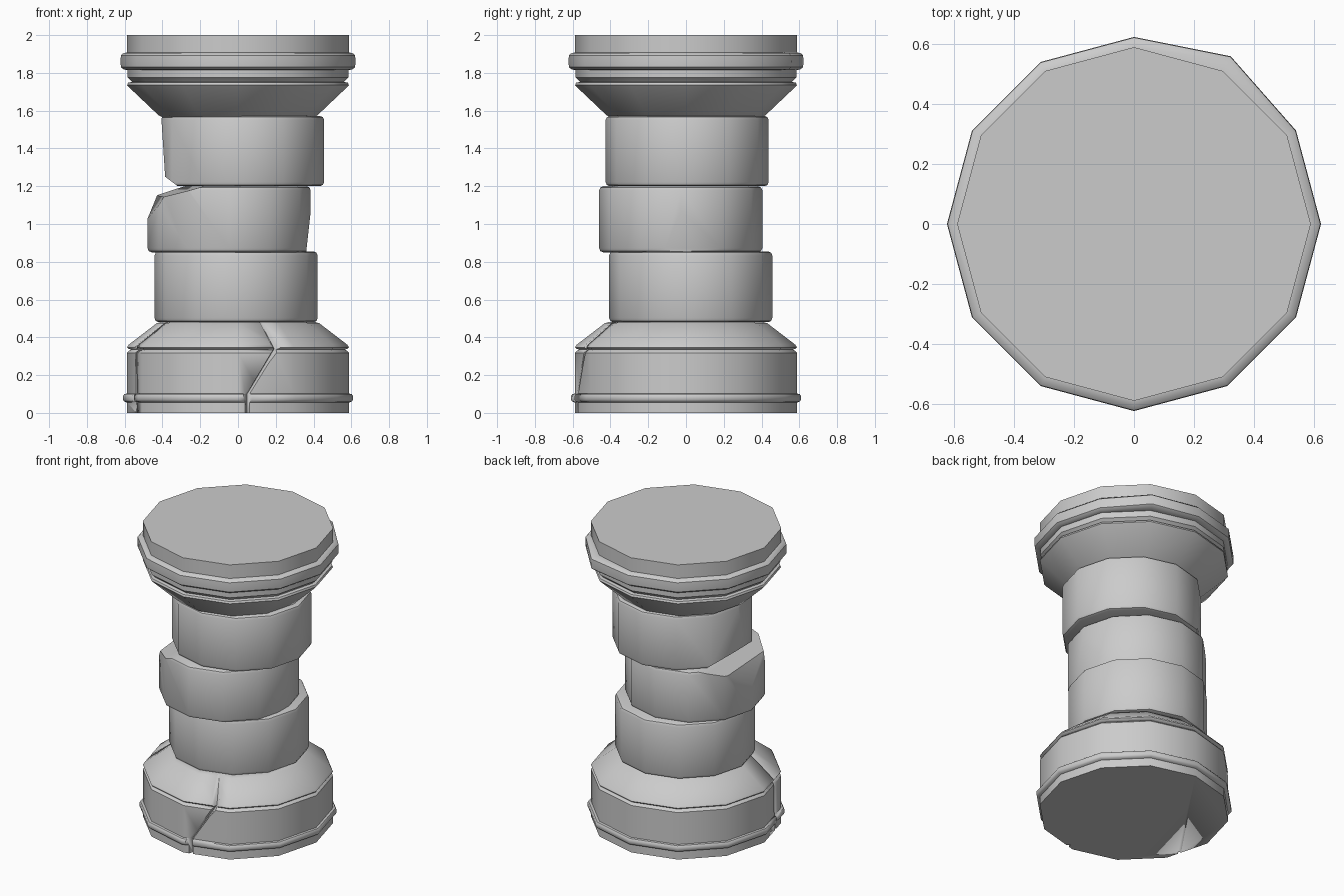
import bpy, bmesh
from math import cos, sin, pi, radians
from mathutils import Vector

if "Cube" in bpy.data.objects:
    bpy.data.objects.remove(bpy.data.objects["Cube"])

SIDES = 12


def finish(bm, name, smooth=40):
    bmesh.ops.recalc_face_normals(bm, faces=bm.faces[:])
    mesh = bpy.data.meshes.new(name)
    bm.to_mesh(mesh)
    bm.free()
    obj = bpy.data.objects.new(name, mesh)
    bpy.context.collection.objects.link(obj)
    bpy.ops.object.select_all(action='DESELECT')
    obj.select_set(True)
    bpy.context.view_layer.objects.active = obj
    bpy.ops.object.shade_smooth_by_angle(angle=radians(smooth))
    return obj


def lathe(profile, cx=0, cy=0):
    """Twelve-sided solid from (radius, height) pairs."""
    bm = bmesh.new()
    rings = [[bm.verts.new((cx + r * cos(2 * pi * i / SIDES),
                            cy + r * sin(2 * pi * i / SIDES), z))
              for i in range(SIDES)] for r, z in profile]
    for a, b in zip(rings, rings[1:]):
        for i in range(SIDES):
            j = (i + 1) % SIDES
            bm.faces.new((a[i], a[j], b[j], b[i]))
    bm.faces.new(rings[0][::-1])
    bm.faces.new(rings[-1])
    return bm, rings


def chip(bm, point, normal):
    """Slice a piece off and close the cut."""
    cut = bmesh.ops.bisect_plane(
        bm, geom=bm.verts[:] + bm.edges[:] + bm.faces[:], dist=1e-5,
        plane_co=Vector(point), plane_no=Vector(normal).normalized(),
        clear_outer=True)
    edges = [e for e in cut['geom_cut']
             if isinstance(e, bmesh.types.BMEdge) and e.is_boundary]
    bmesh.ops.holes_fill(bm, edges=edges, sides=0)


def drum(name, cx, cy, z0, z1, chips=()):
    r, b = 0.432, 0.022
    bm, _ = lathe([(r - b, z0), (r - b * .3, z0 + b * .3), (r, z0 + b),
                   (r, z1 - b), (r - b * .3, z1 - b * .3), (r - b, z1)], cx, cy)
    for point, normal in chips:
        chip(bm, point, normal)
    return finish(bm, name)


def crack(target, name, path, width=0.022, depth=0.035):
    """V-shaped groove following (angle, radius, height) points."""
    bm = bmesh.new()
    rows = []
    for deg, r, z in path:
        a = radians(deg)
        out, side = Vector((cos(a), sin(a), 0)), Vector((-sin(a), cos(a), 0))
        up = Vector((0, 0, z))
        rows.append([bm.verts.new(p) for p in (
            out * (r + .06) + side * width * 2 + up,
            out * (r - depth) + up,
            out * (r + .06) - side * width * 2 + up)])
    for a, b in zip(rows, rows[1:]):
        for i in range(3):
            j = (i + 1) % 3
            bm.faces.new((a[i], a[j], b[j], b[i]))
    bm.faces.new(rows[0][::-1])
    bm.faces.new(rows[-1])
    cutter = finish(bm, name)
    cutter.hide_render = True
    cutter.hide_set(True)
    mod = target.modifiers.new(name, 'BOOLEAN')
    mod.operation = 'DIFFERENCE'
    mod.solver = 'EXACT'
    mod.object = cutter


# Base with foot moulding and sloped shoulder
bm, _ = lathe([(.588, 0), (.588, .055), (.602, .06), (.609, .07), (.609, .09),
               (.602, .1), (.587, .102), (.587, .318), (.575, .33),
               (.565, .335), (.582, .34), (.587, .347), (.58, .36),
               (.43, .475), (.405, .482)])
base = finish(bm, "base")
crack(base, "front_crack_cutter", [(-85, .585, -.03), (-85, .585, .1),
                                   (-69, .57, .34), (-73, .4, .5)])
crack(base, "side_crack_cutter", [(201, .575, -.03), (199, .575, .1),
                                  (198, .575, .34), (203, .4, .5)], depth=.025)

# Shifted shaft drums with broken edges
drum("lower_drum", -.01, .025, .48, .855)
drum("middle_drum", -.047, -.028, .85, 1.2,
     [((-.475, 0, 1.04), (-.87, -.08, .48)),
      ((-.41, 0, 1.15), (-.28, -.04, .96)),
      ((.383, 0, 1.05), (.99, 0, -.11))])
drum("upper_drum", .024, .006, 1.2, 1.572,
     [((-.402, 0, 1.5), (-.998, 0, -.065)),
      ((-.385, 0, 1.25), (-.6, 0, -.8))])

# Capital with flared neck and rim moulding
bm, rings = lathe([(.4, 1.565), (.42, 1.575), (.575, 1.722), (.587, 1.735),
                   (.582, 1.748), (.56, 1.752), (.572, 1.765), (.584, 1.775),
                   (.584, 1.815), (.605, 1.818), (.62, 1.83), (.622, 1.86),
                   (.62, 1.893), (.606, 1.905), (.588, 1.908), (.588, 2.0)])
for ring in rings[9:14]:          # one knocked-out corner on the rim
    ring[2].co.xy *= 1.035
finish(bm, "capital")
